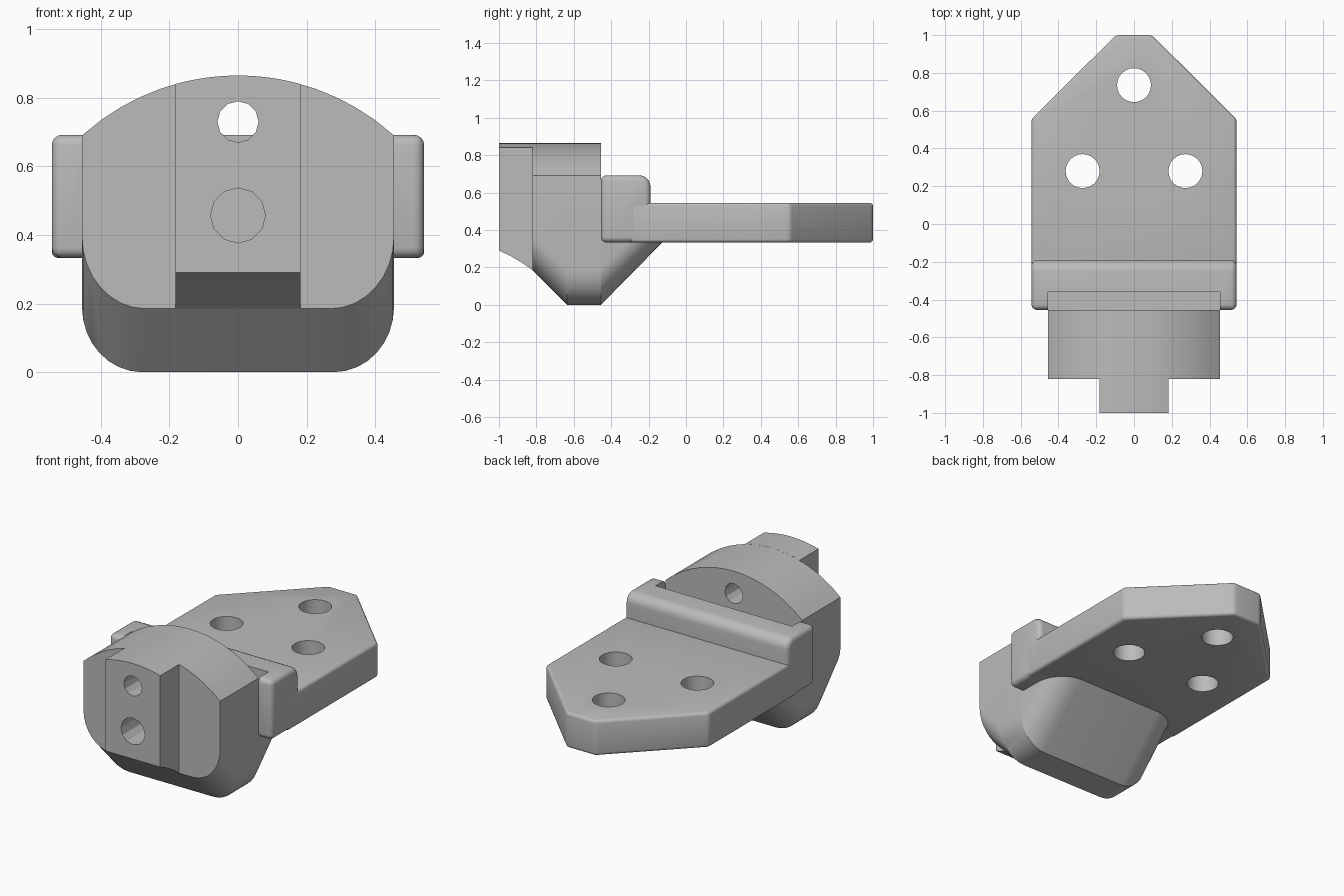
import bpy, bmesh, math
from mathutils import Matrix

cube = bpy.data.objects.get("Cube")
if cube:
    bpy.data.objects.remove(cube, do_unlink=True)

grey = bpy.data.materials.new("plain grey")
grey.use_nodes = True
colour = (0.5, 0.5, 0.5, 1)
grey.diffuse_color = colour
grey.node_tree.nodes["Principled BSDF"].inputs["Base Color"].default_value = colour


def finish(name, bm):
    bmesh.ops.recalc_face_normals(bm, faces=bm.faces)
    mesh = bpy.data.meshes.new(name)
    bm.to_mesh(mesh)
    bm.free()
    mesh.materials.append(grey)
    obj = bpy.data.objects.new(name, mesh)
    bpy.context.collection.objects.link(obj)
    return obj


def loft(name, rings):
    """Skin matching rings of points and cap both ends."""
    bm = bmesh.new()
    rows = [[bm.verts.new(p) for p in ring] for ring in rings]
    count = len(rows[0])
    for a, b in zip(rows, rows[1:]):
        for i in range(count):
            j = (i + 1) % count
            bm.faces.new((a[i], a[j], b[j], b[i]))
    bm.faces.new(rows[0])
    bm.faces.new(rows[-1])
    return finish(name, bm)


def activate(obj):
    bpy.ops.object.select_all(action='DESELECT')
    obj.select_set(True)
    bpy.context.view_layer.objects.active = obj


def cut(obj, cutter):
    activate(obj)
    mod = obj.modifiers.new("cut", 'BOOLEAN')
    mod.operation = 'DIFFERENCE'
    mod.solver = 'EXACT'
    mod.object = cutter
    bpy.ops.object.modifier_apply(modifier=mod.name)


def round_edges(obj, width):
    activate(obj)
    mod = obj.modifiers.new("round", 'BEVEL')
    mod.width = width
    mod.segments = 4
    mod.limit_method = 'ANGLE'
    mod.angle_limit = math.radians(30)
    bpy.ops.object.modifier_apply(modifier=mod.name)


def drill(name, radius, depth, centre, axis, sides):
    bm = bmesh.new()
    turn = Matrix.Rotation(math.pi / 2, 4, 'X') if axis == 'Y' else Matrix()
    bmesh.ops.create_cone(bm, cap_ends=True, segments=sides, radius1=radius,
                          radius2=radius, depth=depth,
                          matrix=Matrix.Translation(centre) @ turn)
    return finish(name, bm)


def crown(x):
    """Height of the arched top."""
    radius = 0.68
    return 0.865 - radius + math.sqrt(radius ** 2 - x ** 2)


def section(y, half, bottom, rx=0, rz=0, top=None, steps=16):
    """Cross-section with an arched or flat top and rounded lower corners."""
    xs = [half - 2 * half * i / steps for i in range(steps + 1)]
    ring = [(x, y, crown(x) if top is None else top) for x in xs]
    if rx:
        corner = [(half - rx * (1 - math.cos(a)), bottom + rz * (1 - math.sin(a)))
                  for a in (math.pi / 16 * i for i in range(9))]
    else:
        corner = [(half, bottom)]
    ring += [(-x, y, z) for x, z in corner]
    ring += [(x, y, z) for x, z in reversed(corner)]
    return ring


HALF, WIDE, BACK = 0.455, 0.543, -0.455

# Arched head with rounded lower corners
head = loft("arched_head", [
    section(-0.82, HALF, 0.185, 0.185, 0.21),
    section(-0.637, HALF, 0, 0.175, 0.19),
    section(BACK, HALF, 0, 0.175, 0.19)])

# Sloping foot running up under the plate
foot = loft("sloping_foot", [
    section(BACK, HALF, 0, 0.175, 0.19, 0.53),
    section(-0.125, HALF, 0.335, 0.175, 0.19, 0.53)])

# Front tongue with curved underside
tongue = loft("front_tongue", [
    section(y, 0.182, z)
    for y, z in ((-1, 0.29), (-0.94, 0.262), (-0.88, 0.227), (-0.82, 0.185))])

# Pointed mounting plate
outline = [(-WIDE, -0.3), (WIDE, -0.3), (WIDE, 0.555), (0.095, 1),
           (-0.095, 1), (-WIDE, 0.555)]
plate = loft("mounting_plate", [[(x, y, z) for x, y in outline]
                                for z in (0.333, 0.545)])
round_edges(plate, 0.018)

# Cross ridge with a rounded rear edge
R = 0.06
profile = [(BACK, 0.333), (-0.19, 0.333)]
profile += [(-0.19 - R + R * math.cos(a), 0.692 - R + R * math.sin(a))
            for a in (math.pi / 12 * i for i in range(7))]
profile += [(BACK, 0.692)]
ridge = loft("cross_ridge", [[(x, y, z) for y, z in profile]
                             for x in (-WIDE, WIDE)])
round_edges(ridge, 0.03)

# Pocket behind the head
pocket = loft("pocket_cutter", [[(x, y, z) for x, y in
              ((-HALF, -0.5), (HALF, -0.5), (HALF, -0.36), (-HALF, -0.36))]
              for z in (0.6, 0.8)])
cut(ridge, pocket)

# Bolt holes in the plate, through hole and blind hole in the head
cutters = [pocket]
for x, y in ((0, 0.735), (-0.272, 0.28), (0.272, 0.28)):
    hole = drill("plate_hole_cutter", 0.09, 1, (x, y, 0.44), 'Z', 24)
    cut(plate, hole)
    cutters.append(hole)
for radius, depth, y, z in ((0.06, 1, -0.7, 0.73), (0.08, 0.5, -0.85, 0.457)):
    hole = drill("head_hole_cutter", radius, depth, (0, y, z), 'Y', 12)
    cut(head, hole)
    cut(tongue, hole)
    cutters.append(hole)
for obj in cutters:
    bpy.data.objects.remove(obj, do_unlink=True)

for obj in (head, foot, tongue, plate, ridge):
    activate(obj)
    bpy.ops.object.shade_smooth_by_angle(angle=math.radians(28))
